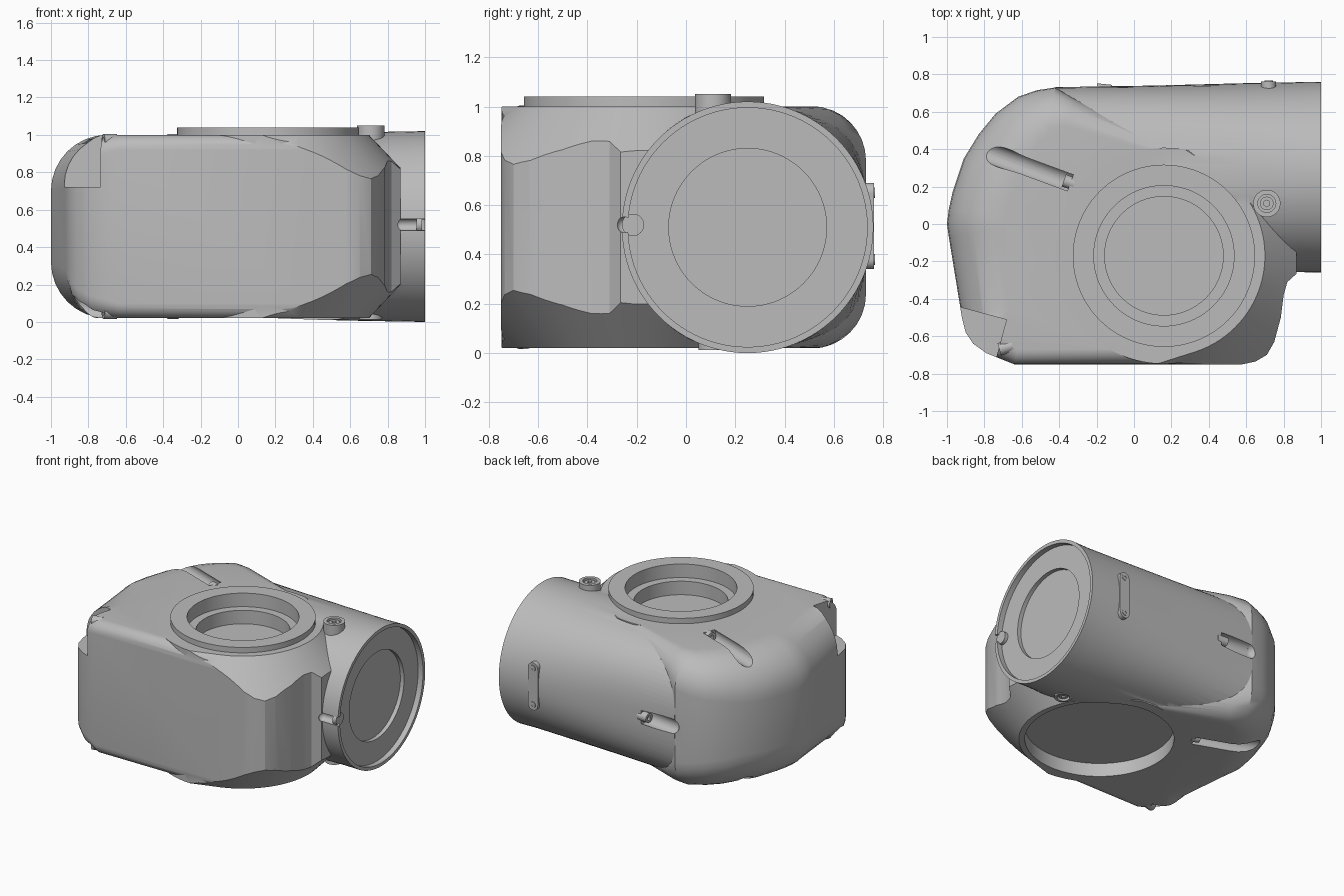
import bpy, bmesh
from math import sin, cos, pi, radians
from mathutils import Vector, Matrix

cube = bpy.data.objects.get("Cube")
if cube:
    bpy.data.objects.remove(cube)

metal = bpy.data.materials.new("cast grey")
metal.use_nodes = True
GREY = (0.5, 0.5, 0.5, 1)
metal.diffuse_color = GREY
metal.node_tree.nodes["Principled BSDF"].inputs["Base Color"].default_value = GREY

MID = 0.51                    # height of the symmetry plane
BORE = Vector((0.16, -0.17, 0))   # vertical bore axis
SHAFT = Vector((0, 0.25, MID))    # horizontal barrel axis


def make(name, bm):
    bmesh.ops.recalc_face_normals(bm, faces=bm.faces)
    mesh = bpy.data.meshes.new(name)
    bm.to_mesh(mesh)
    bm.free()
    mesh.materials.append(metal)
    ob = bpy.data.objects.new(name, mesh)
    bpy.context.collection.objects.link(ob)
    return ob


def loft(name, rings):
    bm = bmesh.new()
    loops = [[bm.verts.new(p) for p in ring] for ring in rings]
    for a, b in zip(loops, loops[1:]):
        for i in range(len(a)):
            j = (i + 1) % len(a)
            bm.faces.new((a[i], a[j], b[j], b[i]))
    bm.faces.new(loops[0][::-1])
    bm.faces.new(loops[-1])
    return make(name, bm)


def rod(name, a, b, r, r2=None, seg=64):
    a, b = Vector(a), Vector(b)
    axis = b - a
    bm = bmesh.new()
    m = Matrix.Translation((a + b) / 2) @ axis.to_track_quat('Z', 'Y').to_matrix().to_4x4()
    bmesh.ops.create_cone(bm, cap_ends=True, segments=seg, radius1=r,
                          radius2=r if r2 is None else r2, depth=axis.length, matrix=m)
    return make(name, bm)


def ball(name, p, r):
    bm = bmesh.new()
    bmesh.ops.create_uvsphere(bm, u_segments=24, v_segments=12, radius=r,
                              matrix=Matrix.Translation(p))
    return make(name, bm)


def box(name, lo, hi, turn=0):
    lo, hi = Vector(lo), Vector(hi)
    bm = bmesh.new()
    m = Matrix.Translation((lo + hi) / 2) @ Matrix.Rotation(turn, 4, 'Z') @ Matrix.Diagonal((*(hi - lo), 1))
    bmesh.ops.create_cube(bm, size=1, matrix=m)
    return make(name, bm)


def boolean(ob, tool, op):
    bpy.context.view_layer.objects.active = ob
    mod = ob.modifiers.new(op, 'BOOLEAN')
    mod.operation, mod.object, mod.solver = op, tool, 'EXACT'
    bpy.ops.object.modifier_apply(modifier=mod.name)
    bpy.data.objects.remove(tool)


def up(z):
    return BORE + Vector((0, 0, z))


def along(x):
    return SHAFT + Vector((x, 0, 0))


# Gear case: plan outline (x, y, edge rounding) swept through rounded levels
outline = [
    (-0.64, -0.75, .08), (0.58, -0.75, .08), (0.65, -0.735, .08), (0.71, -0.70, .08),
    (0.75, -0.63, .06), (0.785, -0.50, .05), (0.80, -0.38, .04), (0.82, -0.31, .03),
    (0.87, -0.265, .03), (0.87, 0.05, .03), (0.3, 0.36, .03), (-0.3, 0.66, .15),
    (-0.42, 0.73, .22), (-0.52, 0.715, .24), (-0.62, 0.68, .26), (-0.74, 0.59, .28),
    (-0.83, 0.48, .3), (-0.91, 0.35, .3), (-0.97, 0.17, .3), (-0.99, 0.08, .3),
    (-1.0, 0.0, .3), (-0.99, -0.07, .3), (-0.92, -0.50, .26), (-0.90, -0.58, .2),
    (-0.86, -0.64, .16), (-0.79, -0.69, .12)]
pts = [Vector(p[:2]) for p in outline]
inward = []
for i, p in enumerate(pts):
    d = ((p - pts[i - 1]).normalized() + (pts[(i + 1) % len(pts)] - p).normalized()).normalized()
    inward.append(Vector((-d.y, d.x)))


def level(t, top):
    ring = []
    for p, n, spec in zip(pts, inward, outline):
        q = p + n * spec[2] * (1 - cos(t))
        rise = 0.49 - spec[2] * (1 - sin(t))
        ring.append((q.x, q.y, MID + (rise if top else -rise)))
    return ring


steps = [pi / 2 * k / 8 for k in range(9)]
housing = loft("housing", [level(t, False) for t in reversed(steps)] + [level(t, True) for t in steps])

# Round boss around the vertical bore
boolean(housing, rod("boss", up(0.02), up(1.0), 0.578, seg=96), 'UNION')

# Conical relief of the right-hand corners, top and bottom
bm = bmesh.new()
for z, r in ((1.0, .54), (.56, .96), (.46, .96), (0.02, .54)):
    for k in range(96):
        a = 2 * pi * k / 96
        bm.verts.new(up(z) + Vector((cos(a), sin(a), 0)) * r)
for z in (0.02, 1.0):
    for y in (-1.2, 1.4):
        bm.verts.new((-1.3, y, z))
bmesh.ops.convex_hull(bm, input=bm.verts)
boolean(housing, make("relief", bm), 'INTERSECT')

# Horizontal barrel: squarish at the inner end, round at the mouth
rings = []
for x, p, r in ((-0.42, 3.2, .482), (0.1, 2.6, .49), (0.6, 2.15, .503), (0.87, 2, .508), (1.0, 2, .51)):
    ring = []
    for k in range(96):
        c, s = cos(2 * pi * k / 96), sin(2 * pi * k / 96)
        f = r / (abs(c) ** p + abs(s) ** p) ** (1 / p)
        ring.append(along(x) + Vector((0, c * f, s * f)))
    rings.append(ring)
boolean(housing, loft("barrel", rings), 'UNION')

# Top flange, bolt plugs and rear plate
boolean(housing, rod("flange", up(0.9), up(1.04), 0.487, seg=96), 'UNION')
boolean(housing, rod("plug_seat", (0.71, 0.11, 0.9), (0.71, 0.11, 1.05), 0.073), 'UNION')
boolean(housing, rod("drain_seat", (0.71, 0.11, 0.012), (0.71, 0.11, 0.1), 0.06), 'UNION')

# Bores and recesses
cuts = [
    rod("bore", up(0.94), up(1.2), 0.375, seg=96),
    rod("bore_step", up(0.84), up(1.0), 0.317, seg=96),
    rod("base_recess", up(-0.1), up(0.12), 0.50, seg=96),
    rod("mouth", along(0.96), along(1.1), 0.485, seg=96),
    rod("mouth_step", along(0.93), along(1.0), 0.32, seg=96),
    rod("plug_hole", (0.71, 0.11, 1.03), (0.71, 0.11, 1.1), 0.048),
    rod("drain_hole", (0.71, 0.11, -0.1), (0.71, 0.11, 0.035), 0.042),
    rod("key_slot", (0.87, -0.25, MID + .01), (1.1, -0.25, MID + .01), 0.032, seg=24),
    ball("key_slot_end", (0.87, -0.25, MID + .01), 0.032),
    box("corner_pocket", (-1.0, -0.8, 0.72), (-0.72, -0.47, 1.1), radians(-15)),
    rod("rear_groove", (-0.15, 0.71, MID), (-0.40, 0.745, MID), 0.055, seg=32),
    ball("rear_groove_end", (-0.40, 0.745, MID), 0.055)]

# Bolt grooves, mirrored top and bottom
for z in (0.97, 2 * MID - 0.97):
    inner, outer = Vector((-0.34, 0.22, z)), Vector((-0.78, 0.382, z))
    cuts += [rod("groove", inner, outer, 0.055, seg=32), ball("groove_end", outer, 0.055)]
cuts.append(rod("lower_corner_groove", (-0.68, -0.64, 0.07), (-0.96, -0.53, 0.09), 0.06, seg=32))
for c in cuts:
    boolean(housing, c, 'DIFFERENCE')

parts = [housing]

# Raised collar behind the key notch in the mouth
parts.append(rod("key_collar", (0.955, -0.215, MID + .01), (0.985, -0.215, MID + .01), 0.045, seg=32))

# Socket screws in the plugs, grooves and pockets


def screw(name, a, b, r):
    ob = rod(name, a, b, r, seg=32)
    a, b = Vector(a), Vector(b)
    d = (b - a).normalized()
    boolean(ob, rod("socket", b - d * 0.02, b + d * 0.02, r * 0.5, seg=6), 'DIFFERENCE')
    parts.append(ob)


screw("top_plug", (0.71, 0.11, 1.0), (0.71, 0.11, 1.042), 0.036)
screw("drain_plug", (0.71, 0.11, 0.05), (0.71, 0.11, 0.02), 0.03)
for z in (0.97, 2 * MID - 0.97):
    screw("groove_screw", (-0.32, 0.213, z), (-0.375, 0.233, z), 0.034)
    screw("corner_screw", (-0.65, -0.65, z), (-0.72, -0.67, z), 0.034)
screw("rear_screw", (-0.12, 0.71, MID), (-0.2, 0.718, MID), 0.034)

# Rear plate with rounded ends and two screws
plate = box("rear_plate", (0.68, 0.71, 0.38), (0.76, 0.762, 0.65))
for z in (0.38, 0.65):
    boolean(plate, rod("plate_end", (0.72, 0.71, z), (0.72, 0.762, z), 0.04, seg=32), 'UNION')
    screw("plate_screw", (0.72, 0.73, z), (0.72, 0.766, z), 0.022)
parts.append(plate)

bpy.ops.object.select_all(action='DESELECT')
for ob in parts:
    ob.select_set(True)
bpy.context.view_layer.objects.active = housing
bpy.ops.object.shade_smooth_by_angle(angle=radians(28))
